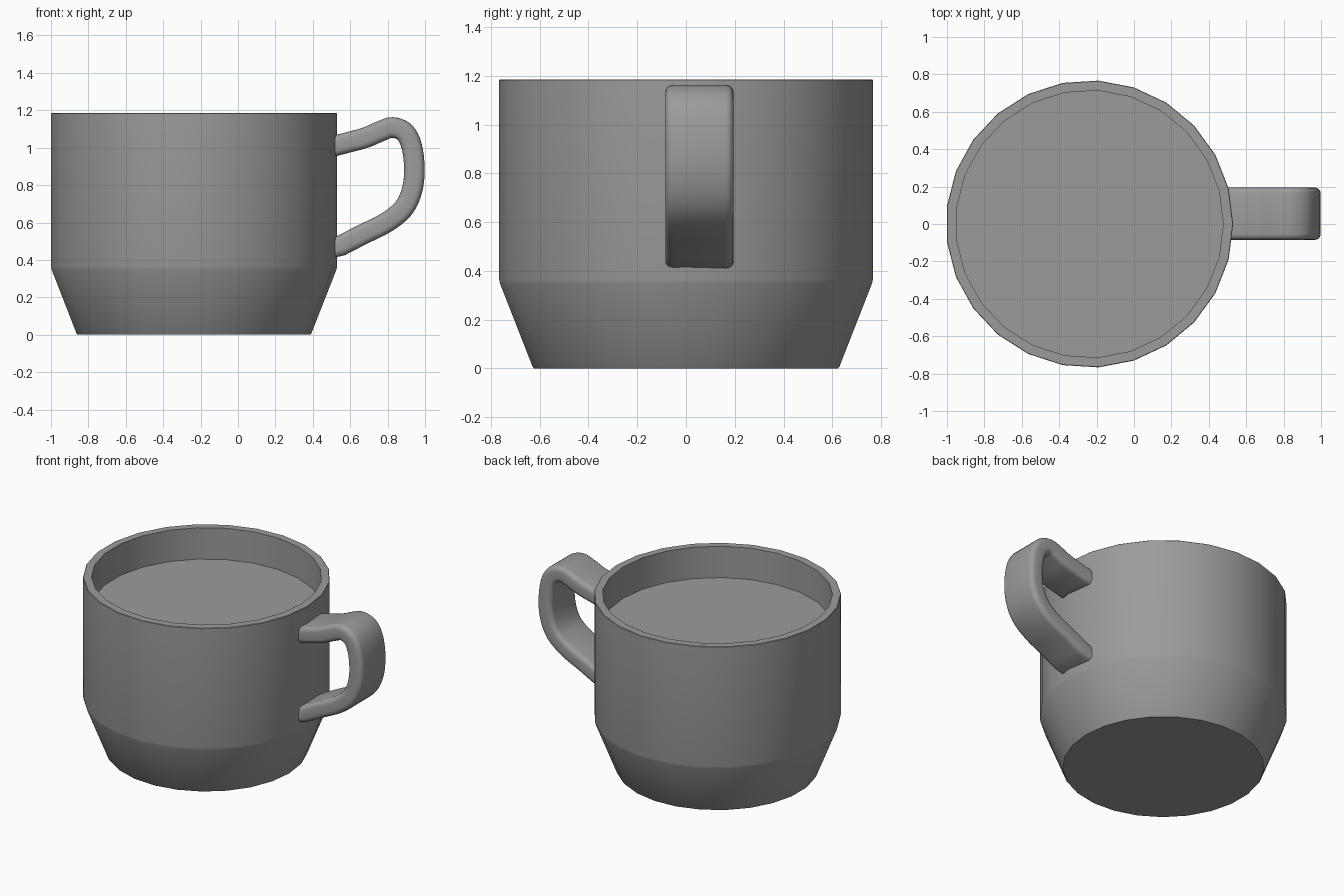
import bpy, bmesh, math
from mathutils import Vector

if "Cube" in bpy.data.objects:
    bpy.data.objects.remove(bpy.data.objects["Cube"])

SIDES = 25
CX = -0.238

dark_grey = bpy.data.materials.new("dark_grey")
dark_grey.diffuse_color = (0.33, 0.33, 0.33, 1)
dark_grey.use_nodes = True
dark_grey.node_tree.nodes["Principled BSDF"].inputs["Base Color"].default_value = dark_grey.diffuse_color


def finish(name, bm, angle):
    bmesh.ops.recalc_face_normals(bm, faces=bm.faces)
    mesh = bpy.data.meshes.new(name)
    bm.to_mesh(mesh)
    bm.free()
    mesh.materials.append(dark_grey)
    obj = bpy.data.objects.new(name, mesh)
    bpy.context.collection.objects.link(obj)
    bpy.ops.object.select_all(action='DESELECT')
    obj.select_set(True)
    bpy.context.view_layer.objects.active = obj
    bpy.ops.object.shade_smooth_by_angle(angle=math.radians(angle))
    return obj


def skin(bm, rings):
    """Join consecutive rings of points with quads and cap both ends."""
    loops = [[bm.verts.new(p) for p in ring] for ring in rings]
    n = len(loops[0])
    for a, b in zip(loops, loops[1:]):
        for i in range(n):
            j = (i + 1) % n
            bm.faces.new((a[i], a[j], b[j], b[i]))
    bm.faces.new(loops[0])
    bm.faces.new(loops[-1])


# Cup body: (radius, height) from the base, over the rim, down to the inner surface
profile = [(0.625, 0), (0.63, 0.006), (0.764, 0.347), (0.768, 0.365),
           (0.768, 1.182), (0.765, 1.185), (0.715, 1.185), (0.715, 0.97)]
bm = bmesh.new()
skin(bm, [[(CX + r * math.cos(math.tau * i / SIDES),
            r * math.sin(math.tau * i / SIDES), z) for i in range(SIDES)]
          for r, z in profile])
finish("cup_body", bm, 35)

# Handle: rounded-rectangle section swept along a smooth path in the xz plane
path = [Vector(p) for p in [
    (0.5, 1.005), (0.58, 1.026), (0.68, 1.053), (0.76, 1.087), (0.825, 1.108),
    (0.89, 1.083), (0.928, 1.01), (0.943, 0.89), (0.931, 0.775),
    (0.885, 0.675), (0.79, 0.598), (0.66, 0.533), (0.51, 0.455)]]
HALF_W, HALF_T, ROUND, MID_Y = 0.14, 0.055, 0.032, 0.055

section = []
for k, (sy, st) in enumerate([(1, 1), (-1, 1), (-1, -1), (1, -1)]):
    for step in range(5):
        a = math.pi / 2 * (k + step / 4)
        section.append((sy * (HALF_W - ROUND) + ROUND * math.cos(a),
                        st * (HALF_T - ROUND) + ROUND * math.sin(a)))

padded = [2 * path[0] - path[1]] + path + [2 * path[-1] - path[-2]]
curve = []
for p0, p1, p2, p3 in zip(padded, padded[1:], padded[2:], padded[3:]):
    for s in range(4):
        t = s / 4
        curve.append(0.5 * (2 * p1 + (p2 - p0) * t
                            + (2 * p0 - 5 * p1 + 4 * p2 - p3) * t * t
                            + (3 * p1 - p0 - 3 * p2 + p3) * t ** 3))
curve.append(path[-1])

rings = []
for i, c in enumerate(curve):
    d = (curve[min(i + 1, len(curve) - 1)] - curve[max(i - 1, 0)]).normalized()
    n = Vector((-d.y, d.x))
    rings.append([(c.x + n.x * t, MID_Y + w, c.y + n.y * t) for w, t in section])
# Both ends are cut upright so they sit inside the cup wall
for ring in (rings[0], rings[-1]):
    ring[:] = [(0.492, y, z) for x, y, z in ring]
bm = bmesh.new()
skin(bm, rings)
finish("handle", bm, 40)
